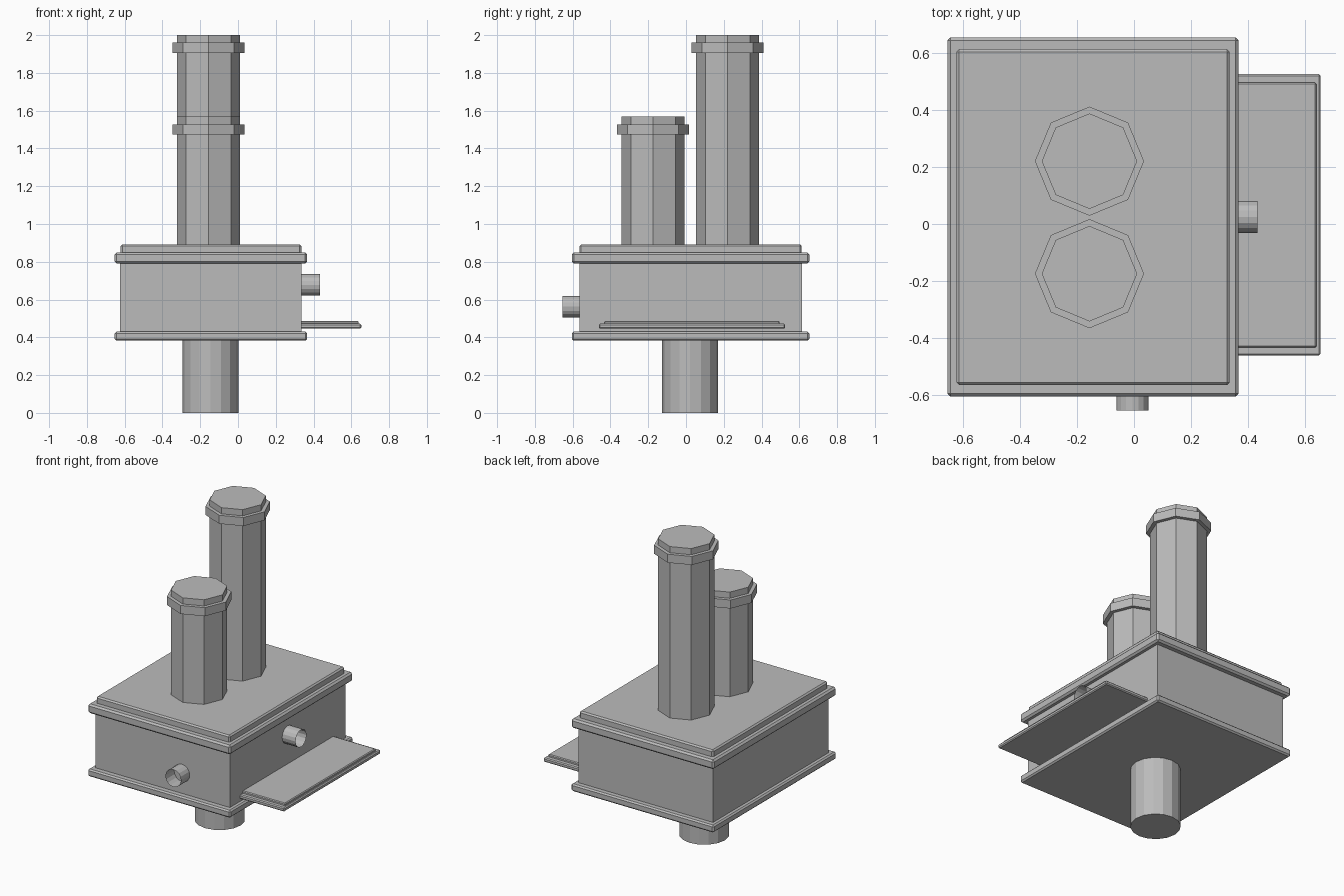
import bpy, bmesh, math
from mathutils import Matrix, Vector

if "Cube" in bpy.data.objects:
    bpy.data.objects.remove(bpy.data.objects["Cube"])

grey = bpy.data.materials.new("plain_grey")
grey.diffuse_color = (0.5, 0.5, 0.5, 1)
grey.use_nodes = True
grey.node_tree.nodes["Principled BSDF"].inputs["Base Color"].default_value = grey.diffuse_color


def finish(name, bm):
    mesh = bpy.data.meshes.new(name)
    bm.to_mesh(mesh)
    bm.free()
    mesh.materials.append(grey)
    obj = bpy.data.objects.new(name, mesh)
    bpy.context.collection.objects.link(obj)
    return obj


def box(name, x, y, z, bevel=0):
    """Box from (min, max) ranges with an optional chamfer."""
    bm = bmesh.new()
    size = Vector([r[1] - r[0] for r in (x, y, z)])
    mid = Vector([(r[1] + r[0]) / 2 for r in (x, y, z)])
    bmesh.ops.create_cube(bm, size=1, matrix=Matrix.Translation(mid) @ Matrix.Diagonal(size).to_4x4())
    if bevel:
        bmesh.ops.bevel(bm, geom=bm.edges[:], offset=bevel, segments=1, affect='EDGES')
    return finish(name, bm)


def prism(name, start, end, radius, sides, caps=True):
    """Regular prism or open tube between two points."""
    start, end = Vector(start), Vector(end)
    axis = end - start
    turn = axis.to_track_quat('Z', 'Y').to_matrix().to_4x4() if abs(axis.z) < 1e-6 else Matrix()
    bm = bmesh.new()
    bmesh.ops.create_cone(bm, cap_ends=caps, segments=sides, radius1=radius, radius2=radius,
                          depth=axis.length, matrix=Matrix.Translation((start + end) / 2) @ turn)
    return finish(name, bm)


# Support post
prism("support_post", (-0.146, 0.022, 0), (-0.146, 0.022, 0.40), 0.148, 16)

# Main housing with base plate and stepped lid
box("housing", (-0.624, 0.337), (-0.564, 0.615), (0.42, 0.80))
box("base_plate", (-0.653, 0.366), (-0.604, 0.653), (0.382, 0.43), 0.009)
box("lid_plate", (-0.653, 0.366), (-0.604, 0.653), (0.79, 0.85), 0.011)
box("lid_step", (-0.621, 0.335), (-0.564, 0.612), (0.83, 0.892), 0.009)

# Octagonal chimneys with collars
for label, y, top in (("tall", 0.22, 2.0), ("short", -0.174, 1.568)):
    prism(label + "_chimney", (-0.156, y, 0.87), (-0.156, y, top), 0.167, 8)
    prism(label + "_chimney_collar", (-0.156, y, top - 0.095), (-0.156, y, top - 0.04), 0.191, 8)

# Side shelf in two layers
box("shelf_base", (0.30, 0.653), (-0.461, 0.525), (0.446, 0.472), 0.006)
box("shelf_top", (0.30, 0.639), (-0.433, 0.495), (0.465, 0.487), 0.005)

# Open pipe stubs on the front and right walls
prism("front_pipe", (-0.006, -0.55, 0.562), (-0.006, -0.653, 0.562), 0.056, 16, False)
prism("side_pipe", (0.32, 0.025, 0.678), (0.433, 0.025, 0.678), 0.056, 16, False)
